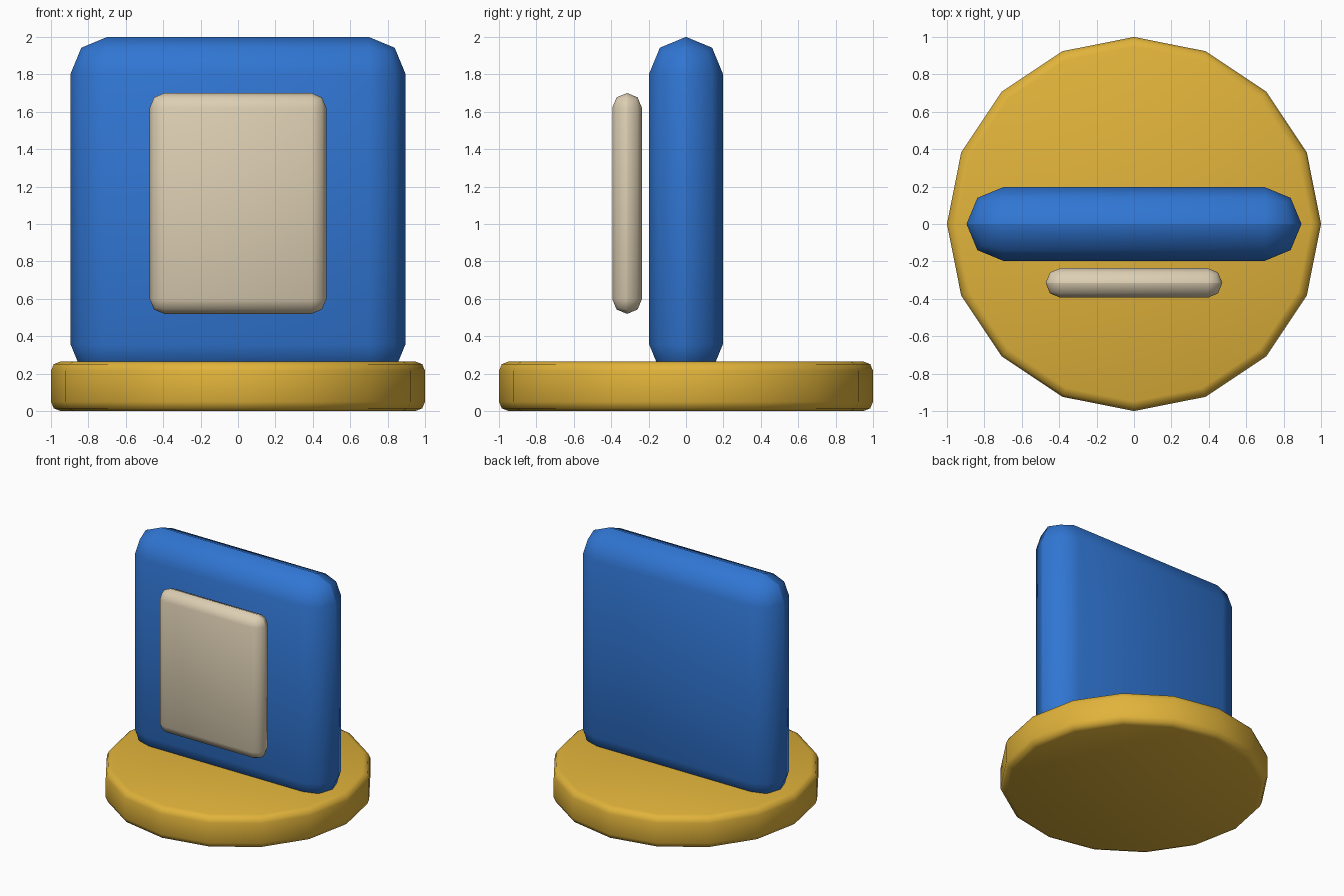
import bpy
import math

if "Cube" in bpy.data.objects:
    bpy.data.objects.remove(bpy.data.objects["Cube"])


def material(name, rgb):
    m = bpy.data.materials.new(name)
    m.diffuse_color = (*rgb, 1)
    m.use_nodes = True
    m.node_tree.nodes["Principled BSDF"].inputs["Base Color"].default_value = m.diffuse_color
    return m


def finish(obj, name, mat, bevel):
    """Name, colour, round the edges and smooth the surface."""
    obj.name = name
    obj.data.materials.append(mat)
    mod = obj.modifiers.new("rounding", "BEVEL")
    mod.width = bevel
    mod.segments = 2
    mod.limit_method = "ANGLE"
    mod.angle_limit = math.radians(30)
    bpy.ops.object.modifier_apply(modifier=mod.name)
    bpy.ops.object.shade_smooth_by_angle(angle=math.radians(50))


def slab(name, mat, half_x, y0, y1, z0, z1, bevel):
    bpy.ops.mesh.primitive_cube_add(
        size=1, location=(0, (y0 + y1) / 2, (z0 + z1) / 2))
    obj = bpy.context.object
    obj.scale = (2 * half_x, y1 - y0, z1 - z0)
    bpy.ops.object.transform_apply(location=False, rotation=False, scale=True)
    finish(obj, name, mat, bevel)


gold = material("gold", (0.75, 0.45, 0.043))
blue = material("blue", (0.03, 0.18, 0.65))
beige = material("beige", (0.72, 0.62, 0.45))

# Sixteen-sided round base
bpy.ops.mesh.primitive_cylinder_add(
    vertices=16, radius=1, depth=0.265, location=(0, 0, 0.1325))
finish(bpy.context.object, "base", gold, 0.05)

# Thick upright board, fully rounded at its rim, sunk into the base
slab("upright_board", blue, 0.895, -0.197, 0.197, 0.16, 2.0, 0.196)

# Smaller panel floating in front of the board
slab("front_panel", beige, 0.472, -0.394, -0.236, 0.52, 1.70, 0.078)
